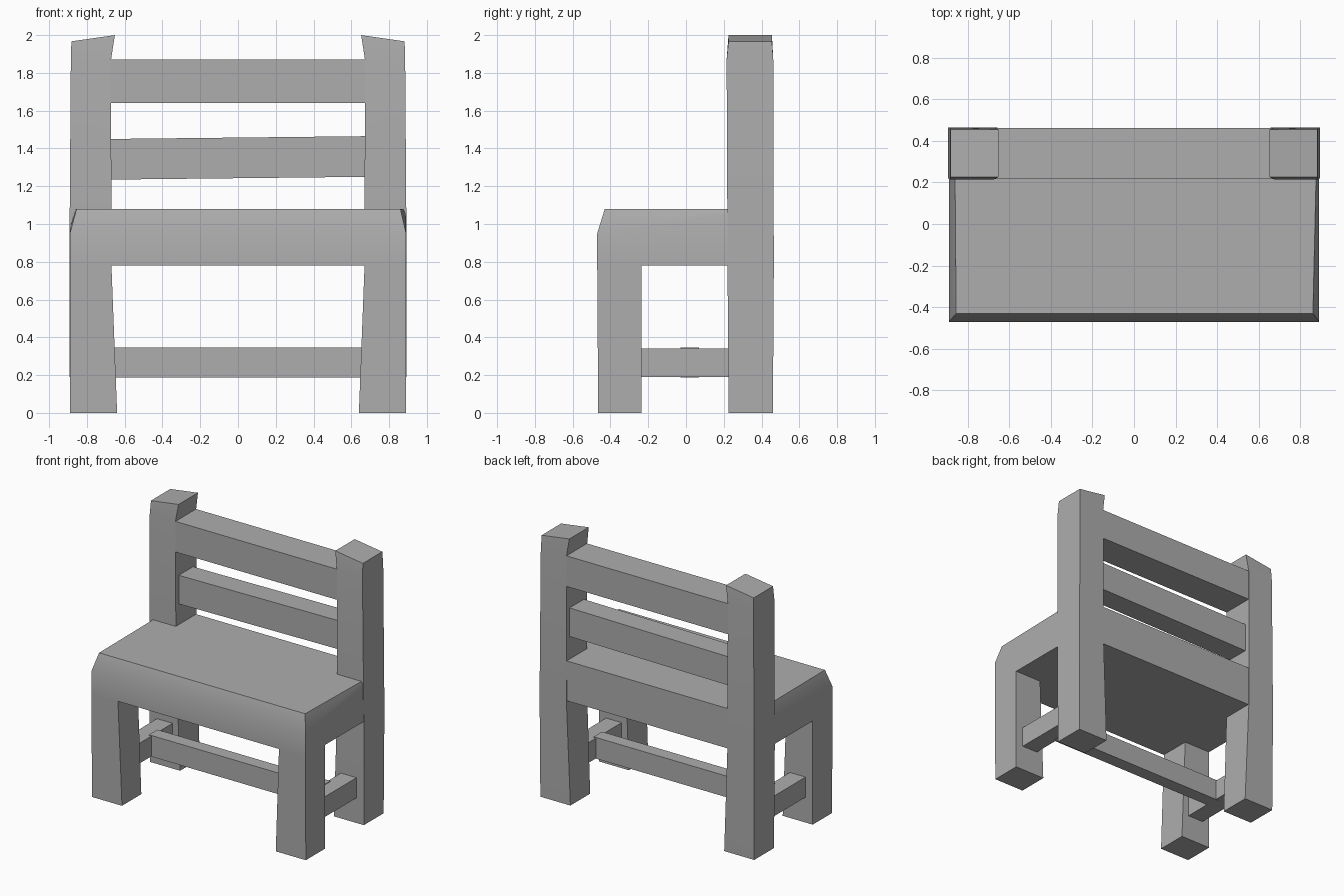
import bpy
import bmesh

cube = bpy.data.objects.get("Cube")
if cube:
    bpy.data.objects.remove(cube, do_unlink=True)

grey = bpy.data.materials.new("plain grey")
grey.use_nodes = True
colour = (0.42, 0.42, 0.42, 1)
grey.diffuse_color = colour
grey.node_tree.nodes["Principled BSDF"].inputs["Base Color"].default_value = colour


def loft(name, rings):
    """Join a stack of four-cornered rings into a closed solid."""
    bm = bmesh.new()
    loops = [[bm.verts.new(p) for p in ring] for ring in rings]
    for low, high in zip(loops, loops[1:]):
        for i in range(4):
            j = (i + 1) % 4
            bm.faces.new((low[i], low[j], high[j], high[i]))
    bm.faces.new(loops[0])
    bm.faces.new(loops[-1])
    bmesh.ops.recalc_face_normals(bm, faces=bm.faces)
    mesh = bpy.data.meshes.new(name)
    bm.to_mesh(mesh)
    bm.free()
    mesh.materials.append(grey)
    obj = bpy.data.objects.new(name, mesh)
    bpy.context.collection.objects.link(obj)
    bpy.ops.object.select_all(action="DESELECT")
    obj.select_set(True)
    bpy.context.view_layer.objects.active = obj
    bpy.ops.object.shade_smooth_by_angle()
    return obj


def ring(x0, x1, y0, y1, z0, z1=None):
    """Rectangle whose height may tilt from z0 at x0 to z1 at x1."""
    z1 = z0 if z1 is None else z1
    return [(x0, y0, z0), (x1, y0, z1), (x1, y1, z1), (x0, y1, z0)]


def box(name, x0, x1, y0, y1, z0, z1):
    return loft(name, [ring(x0, x1, y0, y1, z0), ring(x0, x1, y0, y1, z1)])


# Seat slab with a sloped front lip and chamfered ends
seat_rings = [
    ring(-0.89, 0.89, -0.47, 0.22, 0.78),
    [(-0.89, -0.47, 0.95), (0.89, -0.47, 0.95), (0.888, 0.22, 1.05), (-0.89, 0.22, 0.98)],
    [(-0.855, -0.43, 1.08), (0.86, -0.43, 1.08), (0.875, 0.22, 1.08), (-0.86, 0.22, 1.08)],
]
loft("seat", seat_rings)
box("seat_back_edge", -0.672, 0.672, 0.22, 0.46, 0.78, 1.08)

# Back posts, front legs and side stretchers, mirrored left and right
for side, s in (("left", 1), ("right", -1)):
    loft(side + "_back_post", [
        ring(s * 0.64, s * 0.89, 0.225, 0.46, 0),
        ring(s * 0.67, s * 0.893, 0.22, 0.465, 0.78),
        ring(s * 0.672, s * 0.885, 0.215, 0.462, 1.87),
        ring(s * 0.652, s * 0.882, 0.225, 0.455, 2.0, 1.967),
    ])
    loft(side + "_front_leg", [
        ring(s * 0.64, s * 0.89, -0.465, -0.235, 0),
        ring(s * 0.67, s * 0.89, -0.47, -0.235, 0.78),
    ])
    box(side + "_side_stretcher", s * 0.70, s * 0.83, -0.25, 0.24, 0.19, 0.342)

# Backrest rails and the long stretcher
box("top_rail", -0.68, 0.68, 0.217, 0.461, 1.64, 1.87)
loft("middle_slat", [
    ring(-0.69, 0.69, 0.255, 0.425, 1.235, 1.25),
    ring(-0.69, 0.69, 0.255, 0.425, 1.45, 1.465),
])
box("long_stretcher", -0.72, 0.72, -0.03, 0.07, 0.188, 0.347)
